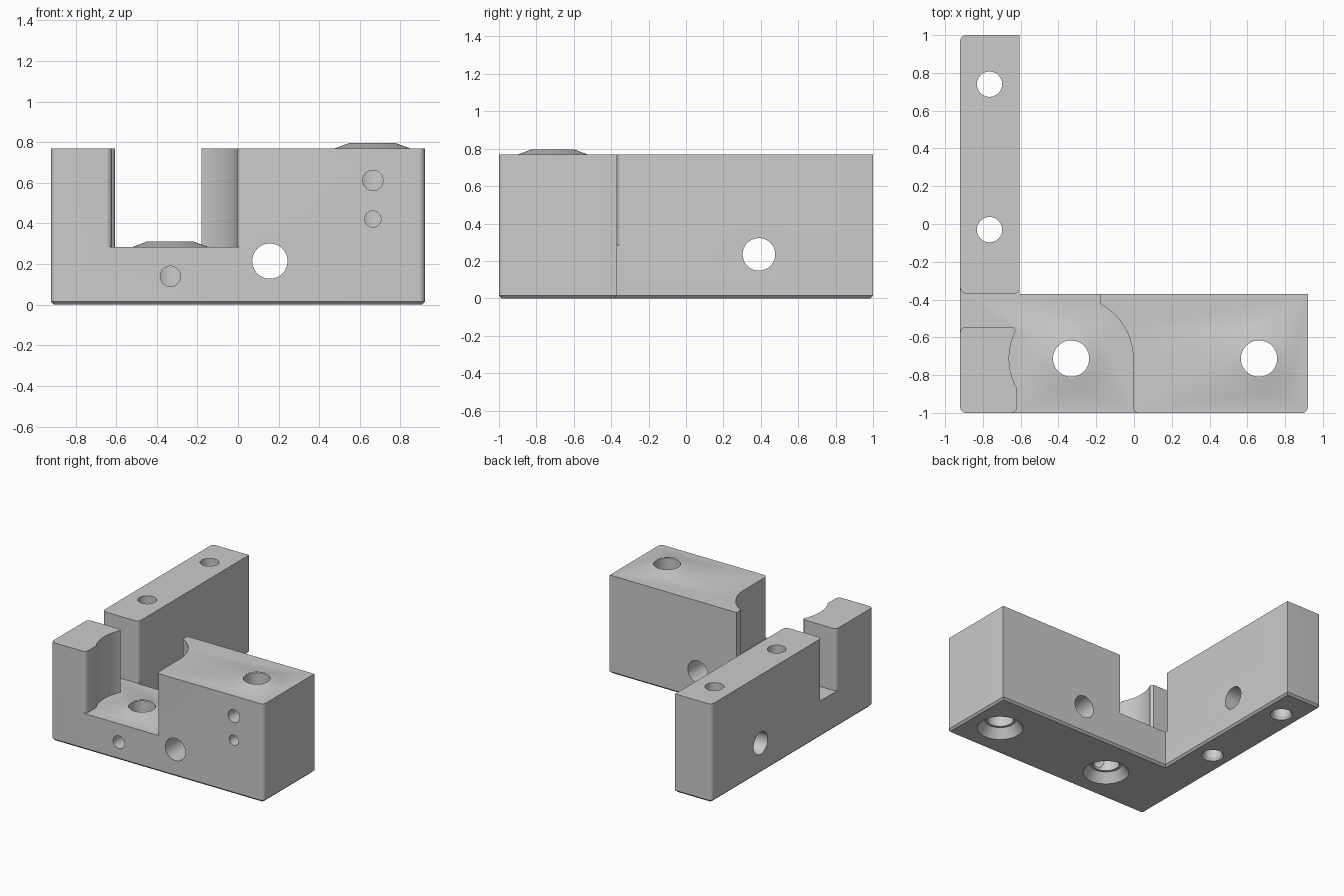
import bpy, bmesh, math
from mathutils import Vector, Matrix

cube = bpy.data.objects.get("Cube")
if cube:
    bpy.data.objects.remove(cube, do_unlink=True)

TOP, FLOOR, FILLET = 0.77, 0.285, 0.03
BORE_Y = -0.712
FLOOR_BORE, BLOCK_BORE = -0.333, 0.662

grey = bpy.data.materials.new("plain_grey")
grey.use_nodes = True
grey.diffuse_color = (0.6, 0.6, 0.6, 1)
grey.node_tree.nodes["Principled BSDF"].inputs["Base Color"].default_value = (0.6, 0.6, 0.6, 1)


def to_object(name, bm):
    bmesh.ops.recalc_face_normals(bm, faces=bm.faces)
    mesh = bpy.data.meshes.new(name)
    bm.to_mesh(mesh)
    bm.free()
    mesh.materials.append(grey)
    ob = bpy.data.objects.new(name, mesh)
    bpy.context.collection.objects.link(ob)
    return ob


def rounded(corners, steps=8):
    """Outline with a fillet wherever a corner has a radius."""
    out = []
    for i, (x, y, r) in enumerate(corners):
        p = Vector((x, y))
        if r == 0:
            out.append(p)
            continue
        a = (Vector(corners[i - 1][:2]) - p).normalized()
        b = (Vector(corners[(i + 1) % len(corners)][:2]) - p).normalized()
        half = a.angle(b) / 2
        centre = p + (a + b).normalized() * (r / math.sin(half))
        start = p + a * (r / math.tan(half)) - centre
        end = p + b * (r / math.tan(half)) - centre
        first = math.atan2(start.y, start.x)
        sweep = math.remainder(math.atan2(end.y, end.x) - first, math.tau)
        for s in range(steps + 1):
            t = first + sweep * s / steps
            out.append(centre + Vector((math.cos(t), math.sin(t))) * r)
    return out


def arc(start, end, steps=16):
    """Clearance arc around the floor bore."""
    pts = []
    for i in range(steps + 1):
        a = math.radians(start + (end - start) * i / steps)
        pts.append((FLOOR_BORE + 0.328 * math.cos(a), BORE_Y + 0.328 * math.sin(a), 0))
    return pts


def prism(name, corners, z0, z1, chamfer=0):
    bm = bmesh.new()
    face = bm.faces.new([bm.verts.new((p.x, p.y, z0)) for p in rounded(corners)])
    ext = bmesh.ops.extrude_face_region(bm, geom=[face], use_keep_orig=True)
    verts = [v for v in ext["geom"] if isinstance(v, bmesh.types.BMVert)]
    bmesh.ops.translate(bm, verts=verts, vec=(0, 0, z1 - z0))
    bmesh.ops.recalc_face_normals(bm, faces=bm.faces)
    if chamfer:
        rim = [e for e in bm.edges if all(v.co.z < z0 + 1e-5 for v in e.verts)]
        bmesh.ops.bevel(bm, geom=rim, offset=chamfer, segments=1, affect='EDGES')
    return to_object(name, bm)


def frustum(name, start, end, r1, r2):
    start, end = Vector(start), Vector(end)
    d = end - start
    turn = Vector((0, 0, 1)).rotation_difference(d.normalized()).to_matrix().to_4x4()
    bm = bmesh.new()
    bmesh.ops.create_cone(bm, cap_ends=True, segments=48, radius1=r1, radius2=r2, depth=d.length,
                          matrix=Matrix.Translation((start + end) / 2) @ turn)
    return to_object(name, bm)


def combine(target, tool, operation):
    mod = target.modifiers.new(operation.title(), 'BOOLEAN')
    mod.operation, mod.object, mod.solver = operation, tool, 'EXACT'
    bpy.context.view_layer.objects.active = target
    bpy.ops.object.modifier_apply(modifier=mod.name)
    bpy.data.objects.remove(tool, do_unlink=True)


# L-shaped base with a chamfered underside
bracket = prism("corner_bracket", [
    (-0.92, -1, FILLET), (0.92, -1, FILLET), (0.92, -0.37, 0),
    (-0.605, -0.37, 0), (-0.605, 1, 0), (-0.92, 1, FILLET)], 0, FLOOR, 0.015)

# Raised block, corner post and long arm
block = prism("raised_block", [
    (0.92, -1, FILLET), (0.92, -0.37, 0), (-0.18, -0.37, 0)]
    + arc(62, 0) + [(-0.005, -1, FILLET)], FLOOR, TOP)
post = prism("corner_post", [
    (-0.92, -1, FILLET), (-0.62, -1, FILLET)]
    + arc(209, 153) + [(-0.64, -0.545, 0), (-0.92, -0.545, FILLET)], FLOOR, TOP)
arm = prism("long_arm", [
    (-0.92, -0.368, FILLET), (-0.605, -0.368, FILLET),
    (-0.605, 1, 0), (-0.92, 1, FILLET)], FLOOR, TOP)
for part in (block, post, arm):
    combine(bracket, part, 'UNION')

# Shallow conical bosses around the two large bores
for x, z in ((FLOOR_BORE, FLOOR), (BLOCK_BORE, TOP)):
    boss = frustum("boss", (x, BORE_Y, z - 0.01), (x, BORE_Y, z + 0.026), 0.212, 0.114)
    combine(bracket, boss, 'UNION')

# Vertical bores with countersinks underneath
cutters = []
for x, y, r, mid, wide, depth in (
        (FLOOR_BORE, BORE_Y, 0.096, 0.115, 0.165, 0.07),
        (BLOCK_BORE, BORE_Y, 0.096, 0.115, 0.165, 0.07),
        (-0.765, -0.03, 0.067, 0.067, 0.08, 0.02),
        (-0.765, 0.74, 0.067, 0.067, 0.08, 0.02)):
    cutters.append(frustum("bore", (x, y, -0.1), (x, y, 1), r, r))
    slope = (wide - mid) / depth
    cutters.append(frustum("countersink", (x, y, -0.01), (x, y, depth), wide + slope * 0.01, mid))

# Cross holes: two go right through, three stop inside a bore
for start, end, r in (
        ((0.157, -1.1, 0.215), (0.157, -0.2, 0.215), 0.087),
        ((-1.1, 0.39, 0.235), (-0.5, 0.39, 0.235), 0.087),
        ((FLOOR_BORE, -1.1, 0.14), (FLOOR_BORE, BORE_Y, 0.14), 0.05),
        ((0.664, -1.1, 0.612), (0.664, BORE_Y, 0.612), 0.05),
        ((0.664, -1.1, 0.422), (0.664, BORE_Y, 0.422), 0.04)):
    cutters.append(frustum("cross_hole", start, end, r, r))
for cutter in cutters:
    combine(bracket, cutter, 'DIFFERENCE')

# Smooth rounds, crisp edges
bpy.ops.object.select_all(action='DESELECT')
bracket.select_set(True)
bpy.context.view_layer.objects.active = bracket
bpy.ops.object.shade_smooth_by_angle(angle=math.radians(30))
